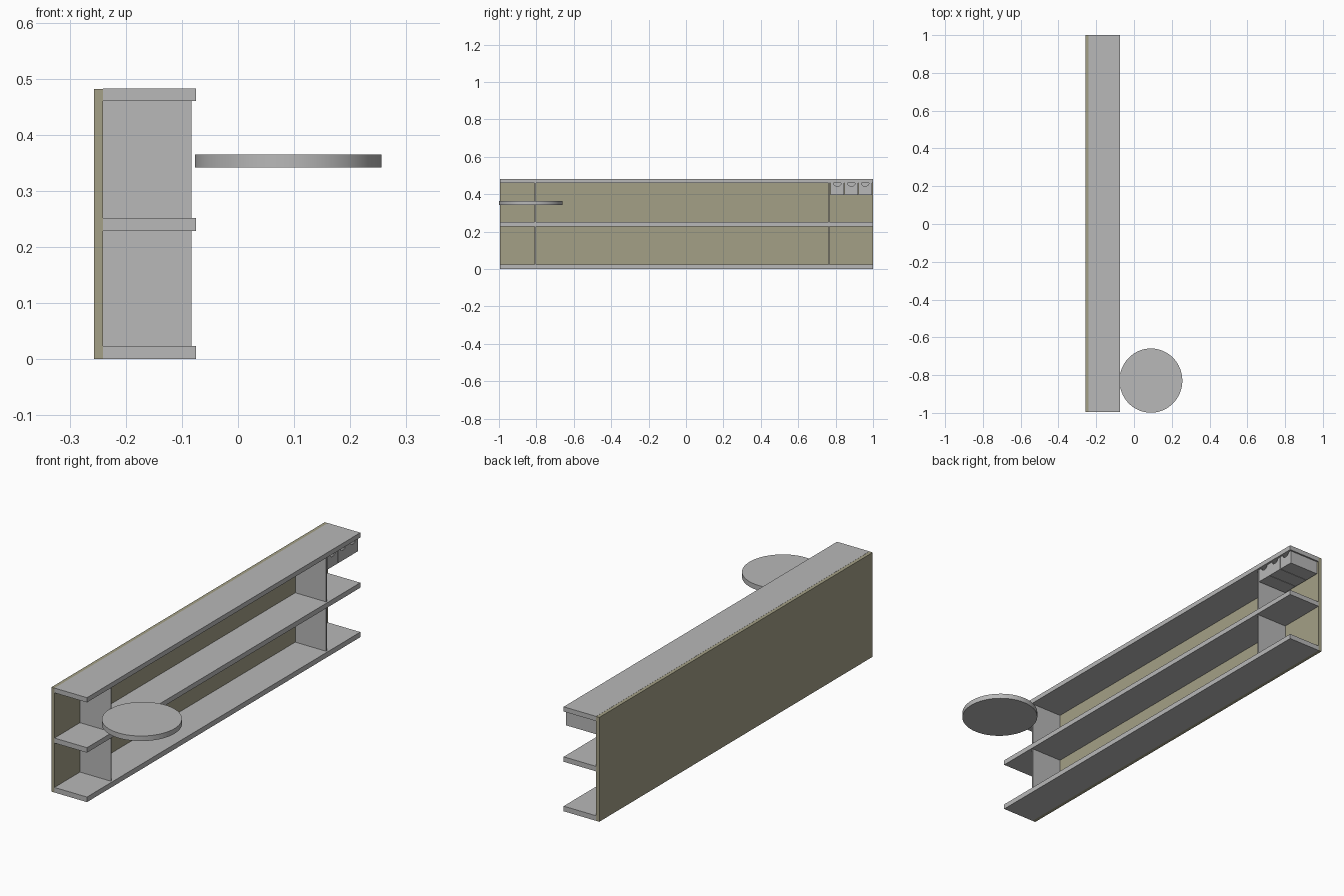
import bpy, bmesh, math

if "Cube" in bpy.data.objects:
    bpy.data.objects.remove(bpy.data.objects["Cube"])

def material(name, rgb):
    m = bpy.data.materials.new(name)
    m.diffuse_color = (*rgb, 1)
    m.use_nodes = True
    m.node_tree.nodes["Principled BSDF"].inputs["Base Color"].default_value = m.diffuse_color
    return m

grey = material("light grey", (0.48, 0.48, 0.48))
olive = material("olive beige", (0.37, 0.35, 0.24))

def finish(name, bm, mat):
    bmesh.ops.recalc_face_normals(bm, faces=bm.faces)
    me = bpy.data.meshes.new(name)
    bm.to_mesh(me)
    bm.free()
    me.materials.append(mat)
    ob = bpy.data.objects.new(name, me)
    bpy.context.collection.objects.link(ob)
    return ob

def box(name, x, y, z, mat=grey):
    bm = bmesh.new()
    bmesh.ops.create_cube(bm, size=1)
    for v in bm.verts:
        for i, (a, b) in enumerate((x, y, z)):
            v.co[i] = a if v.co[i] < 0 else b
    return finish(name, bm, mat)

def plate(name, outline, x0, x1):
    """Extrude a (y, z) outline along x."""
    bm = bmesh.new()
    f = bm.faces.new([bm.verts.new((x0, y, z)) for y, z in outline])
    r = bmesh.ops.extrude_face_region(bm, geom=[f])
    for v in r["geom"]:
        if isinstance(v, bmesh.types.BMVert):
            v.co.x = x1
    return finish(name, bm, grey)

Y0, Y1 = -0.995, 1.0
BACK, FRONT = -0.241, -0.075

# back panel and the three long shelves
box("back_panel", (-0.257, BACK), (Y0, Y1), (0, 0.482), olive)
shelves = [(0, 0.0235), (0.2285, 0.2515), (0.4605, 0.4825)]
for name, z in zip(("bottom_shelf", "middle_shelf", "top_shelf"), shelves):
    box(name, (BACK, FRONT), (Y0, Y1), z)

# thin upright dividers in both tiers
for side, y in (("near", -0.806), ("far", 0.765)):
    for tier, (lo, hi) in enumerate(zip(shelves, shelves[1:])):
        box(f"{side}_divider_{tier + 1}", (BACK, -0.083),
            (y - 0.003, y + 0.003), (lo[1], hi[0]))

# three small open drawers with a round finger notch in the front
T, W, ZB, ZT = 0.004, 0.0725, 0.397, 0.459
for i in range(3):
    a = 0.773 + i * 0.0745
    b, c = a + W, a + W / 2
    xb, xf = -0.236, -0.083
    n = f"drawer_{i + 1}"
    notch = [(c + 0.02 * math.cos(t), ZT - 0.016 * math.sin(t))
             for t in (math.pi * k / 16 for k in range(17))]
    plate(n + "_front", [(a, ZB), (b, ZB), (b, ZT)] + notch + [(a, ZT)], xf - T, xf)
    box(n + "_base", (xb, xf - T), (a, b), (ZB, ZB + T))
    box(n + "_back", (xb, xb + T), (a, b), (ZB + T, ZT))
    box(n + "_side_near", (xb + T, xf - T), (a, a + T), (ZB + T, ZT))
    box(n + "_side_far", (xb + T, xf - T), (b - T, b), (ZB + T, ZT))

# round table top floating beside the shelves
bpy.ops.mesh.primitive_cylinder_add(vertices=64, radius=1, depth=1,
                                    location=(0.0895, -0.829, 0.353))
disc = bpy.context.object
disc.name = "round_table_top"
disc.scale = (0.1665, 0.17, 0.0235)
bpy.ops.object.transform_apply(location=False, rotation=False, scale=True)
disc.data.materials.append(grey)
bpy.ops.object.shade_smooth_by_angle(angle=math.radians(30))
